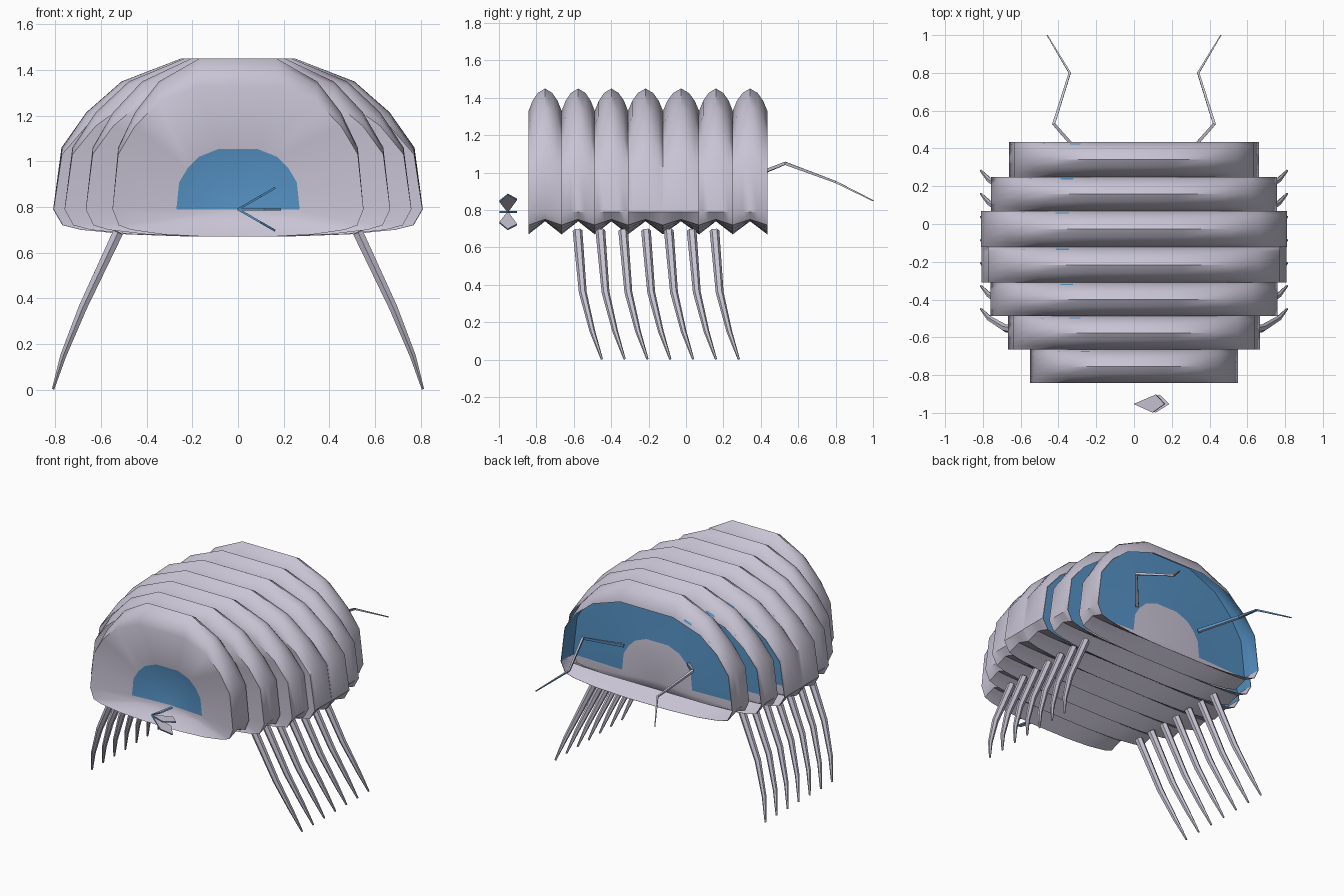
import bpy, bmesh, math
from mathutils import Vector

cube = bpy.data.objects.get("Cube")
if cube:
    bpy.data.objects.remove(cube)


def material(name, rgb):
    m = bpy.data.materials.new(name)
    m.use_nodes = True
    col = (*rgb, 1.0)
    m.diffuse_color = col
    bsdf = next(n for n in m.node_tree.nodes if n.type == 'BSDF_PRINCIPLED')
    bsdf.inputs["Base Color"].default_value = col
    return m


GREY = material("pale lilac grey", (0.58, 0.55, 0.66))
BLUE = material("inner blue", (0.09, 0.28, 0.54))
WAIST = 0.79  # height of the widest line of the shell


def finish(name, bm, angle=35):
    mesh = bpy.data.meshes.new(name)
    bm.normal_update()
    bm.to_mesh(mesh)
    bm.free()
    mesh.materials.append(GREY)
    mesh.materials.append(BLUE)
    ob = bpy.data.objects.new(name, mesh)
    bpy.context.collection.objects.link(ob)
    bpy.ops.object.select_all(action='DESELECT')
    ob.select_set(True)
    bpy.context.view_layer.objects.active = ob
    bpy.ops.object.shade_smooth_by_angle(angle=math.radians(angle))
    return ob


# half outline of a shell plate: (width share, rim height, rise at mid plate)
OUTLINE = [(0.31, 1.33, 0.12), (0.63, 1.26, 0.09), (0.82, 1.155, 0.06),
           (0.955, 1.03, 0.03), (1.0, WAIST, 0.0), (0.95, 0.72, 0.03),
           (0.85, 0.70, 0.045), (0.6, 0.68, 0.06), (0.25, 0.67, 0.07)]


def section(width, y, top=0.0, bottom=0.0, sx=1.0, sz=1.0):
    half = []
    for share, z, rise in OUTLINE:
        z += rise * (top if z > WAIST else bottom)
        half.append(Vector((share * width * sx, y, WAIST + (z - WAIST) * sz)))
    mirrored = [Vector((-p.x, p.y, p.z)) for p in reversed(half)]
    return half + mirrored


def shell_plate(name, y0, y1, width):
    bm = bmesh.new()

    def ring(points):
        return [bm.verts.new(p) for p in points]

    def bridge(a, b, rule):
        n = len(a)
        for i in range(n):
            j = (i + 1) % n
            f = bm.faces.new((a[i], a[j], b[j], b[i]))
            f.material_index = rule(f.calc_center_median().z)

    def fan(loop, y, rule):
        tip = bm.verts.new((0, y, WAIST))
        for i in range(len(loop)):
            f = bm.faces.new((loop[i], loop[(i + 1) % len(loop)], tip))
            f.material_index = rule(f.calc_center_median().z)

    def grey(z):
        return 0

    def lining(z):
        return 1 if z > WAIST else 0

    # arched outer skin, and a thin lining that stops behind the front wall
    arch = [(0, 0, 0), (0.12, 0.45, 0.24), (0.28, 0.8, 0.56), (0.5, 1, 1),
            (0.72, 0.8, 0.56), (0.88, 0.45, 0.24), (1, 0, 0)]
    outer = [ring(section(width, y0 + t * (y1 - y0), a, b)) for t, a, b in arch]
    inner = [ring(section(width, y0 + t * (y1 - y0), a, b, 0.994, 0.992))
             for t, a, b in reversed(arch[2:])]
    for a, b in zip(outer, outer[1:]):
        bridge(a, b, grey)
    bridge(outer[-1], inner[0], grey)
    for a, b in zip(inner, inner[1:]):
        bridge(a, b, lining)
    # recessed front wall with its central patch, seen from both sides
    sx, depth = 0.27 / width, 0.06
    front = ring(section(width, y0 + depth, sx=sx, sz=0.49))
    back = ring(section(width, y0 + depth + 0.008, sx=sx, sz=0.49))
    bridge(front, outer[0], grey)
    fan(front, y0 + depth + 0.02, lining)
    bridge(inner[-1], back, lining)
    fan(back, y0 + depth + 0.028, grey)
    bmesh.ops.recalc_face_normals(bm, faces=bm.faces)
    return finish(name, bm, 40)


def tube(name, path, radii, sides=6, blue_side=0):
    bm = bmesh.new()
    pts = [Vector(p) for p in path]
    rings = []
    for i, p in enumerate(pts):
        d = (pts[min(i + 1, len(pts) - 1)] - pts[max(i - 1, 0)]).normalized()
        # steep tubes are framed on the y axis, level ones on the z axis
        u = d.cross(Vector((0, 1, 0) if abs(d.z) > 0.7 else (0, 0, 1))).normalized()
        v = d.cross(u)
        rings.append([bm.verts.new(p + radii[i] * (u * math.cos(k) + v * math.sin(k)))
                      for k in (math.tau * (s + 0.5) / sides for s in range(sides))])
    for a, b in zip(rings, rings[1:]):
        for i in range(sides):
            j = (i + 1) % sides
            bm.faces.new((a[i], a[j], b[j], b[i]))
    bm.faces.new(rings[0])
    bm.faces.new(rings[-1])
    bmesh.ops.recalc_face_normals(bm, faces=bm.faces)
    bm.normal_update()
    for f in bm.faces:
        f.material_index = int(f.normal.x * blue_side > 0.4)
    return finish(name, bm)


# seven shell plates, front to back
EDGES = [-0.842, -0.665, -0.488, -0.31, -0.123, 0.07, 0.25, 0.435]
WIDTHS = [0.55, 0.667, 0.76, 0.808, 0.81, 0.757, 0.662]
for i, w in enumerate(WIDTHS):
    shell_plate(f"shell_plate_{i + 1}", EDGES[i], EDGES[i + 1], w)

# seven pairs of legs and one pair of rear feelers
for side, label in ((1, "left"), (-1, "right")):
    for i in range(7):
        y = -0.58 + 0.122 * i
        path = [(0.525, y, 0.69), (0.68, y + 0.028, 0.36),
                (0.765, y + 0.08, 0.15), (0.81, y + 0.13, 0.003)]
        tube(f"{label}_leg_{i + 1}", [(side * a, b, c) for a, b, c in path],
             [0.026, 0.021, 0.015, 0.006])
    path = [(0.25, 0.33, 0.97), (0.425, 0.53, 1.05), (0.34, 0.8, 0.95), (0.46, 1.0, 0.85)]
    tube(f"{label}_feeler", [(side * a, b, c) for a, b, c in path],
         [0.014, 0.012, 0.008, 0.004], 4, -side)

# three kite-shaped mouth blades sharing one point, grey with blue edges
KITE = [(0, -0.953), (0.115, -0.998), (0.188, -0.953), (0.135, -0.903)]
for name, tilt in (("upper", 30), ("middle", 0), ("lower", -30)):
    bm = bmesh.new()
    c, s = math.cos(math.radians(tilt)), math.sin(math.radians(tilt))
    layers = [[bm.verts.new((x * c - s * h, y, WAIST + x * s + c * h)) for x, y in KITE]
              for h in (0.0045, -0.0045)]
    bm.faces.new(layers[0])
    bm.faces.new(layers[1][::-1])
    for i in range(4):
        j = (i + 1) % 4
        edge = bm.faces.new((layers[0][i], layers[1][i], layers[1][j], layers[0][j]))
        edge.material_index = 1
    finish(f"{name}_mouth_blade", bm)
